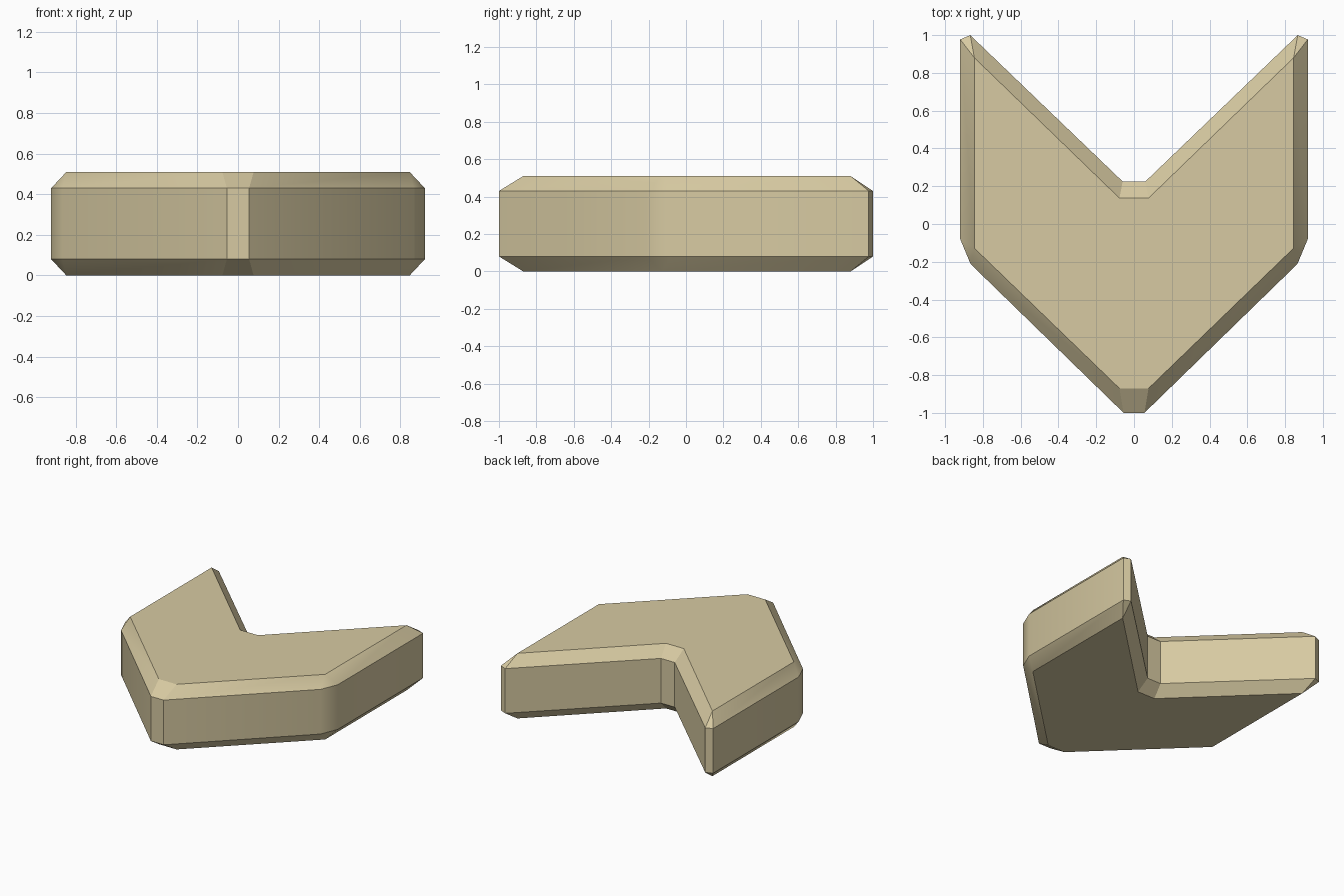
import bpy
import bmesh
import math

if "Cube" in bpy.data.objects:
    bpy.data.objects.remove(bpy.data.objects["Cube"], do_unlink=True)

# Half outlines, front point to back notch; inset corners merge in pairs
OUTER = [(0.055, -1.0), (0.865, -0.212), (0.92, -0.08),
         (0.92, 0.977), (0.867, 1.0), (0.06, 0.225)]
INSET = [(0.077, -0.87), (0.845, -0.128), (0.845, -0.128),
         (0.845, 0.88), (0.845, 0.88), (0.077, 0.137)]


def add_ring(bm, half, z):
    """Mirror a half outline into a full loop of vertices at height z."""
    loop = half + [(-x, y) for x, y in reversed(half)]
    return [bm.verts.new((x, y, z)) for x, y in loop]


# Sand material
sand = bpy.data.materials.new("sand")
sand.use_nodes = True
colour = (0.68, 0.59, 0.36, 1.0)
sand.diffuse_color = colour
sand.node_tree.nodes["Principled BSDF"].inputs["Base Color"].default_value = colour

# Chevron block with chamfered top and bottom rims
bm = bmesh.new()
rings = [add_ring(bm, half, z) for half, z in
         ((INSET, 0.0), (OUTER, 0.08), (OUTER, 0.43), (INSET, 0.51))]
for low, high in zip(rings, rings[1:]):
    for i in range(len(low)):
        j = (i + 1) % len(low)
        bm.faces.new((low[i], low[j], high[j], high[i]))
bm.faces.new(reversed(rings[0]))
bm.faces.new(rings[-1])
bmesh.ops.remove_doubles(bm, verts=bm.verts, dist=0.001)
bmesh.ops.recalc_face_normals(bm, faces=bm.faces)

mesh = bpy.data.meshes.new("chevron_block")
bm.to_mesh(mesh)
bm.free()
mesh.materials.append(sand)
block = bpy.data.objects.new("chevron_block", mesh)
bpy.context.collection.objects.link(block)

# Smooth the gentle side corners, keep the rims crisp
bpy.context.view_layer.objects.active = block
block.select_set(True)
bpy.ops.object.shade_smooth_by_angle(angle=math.radians(30))
